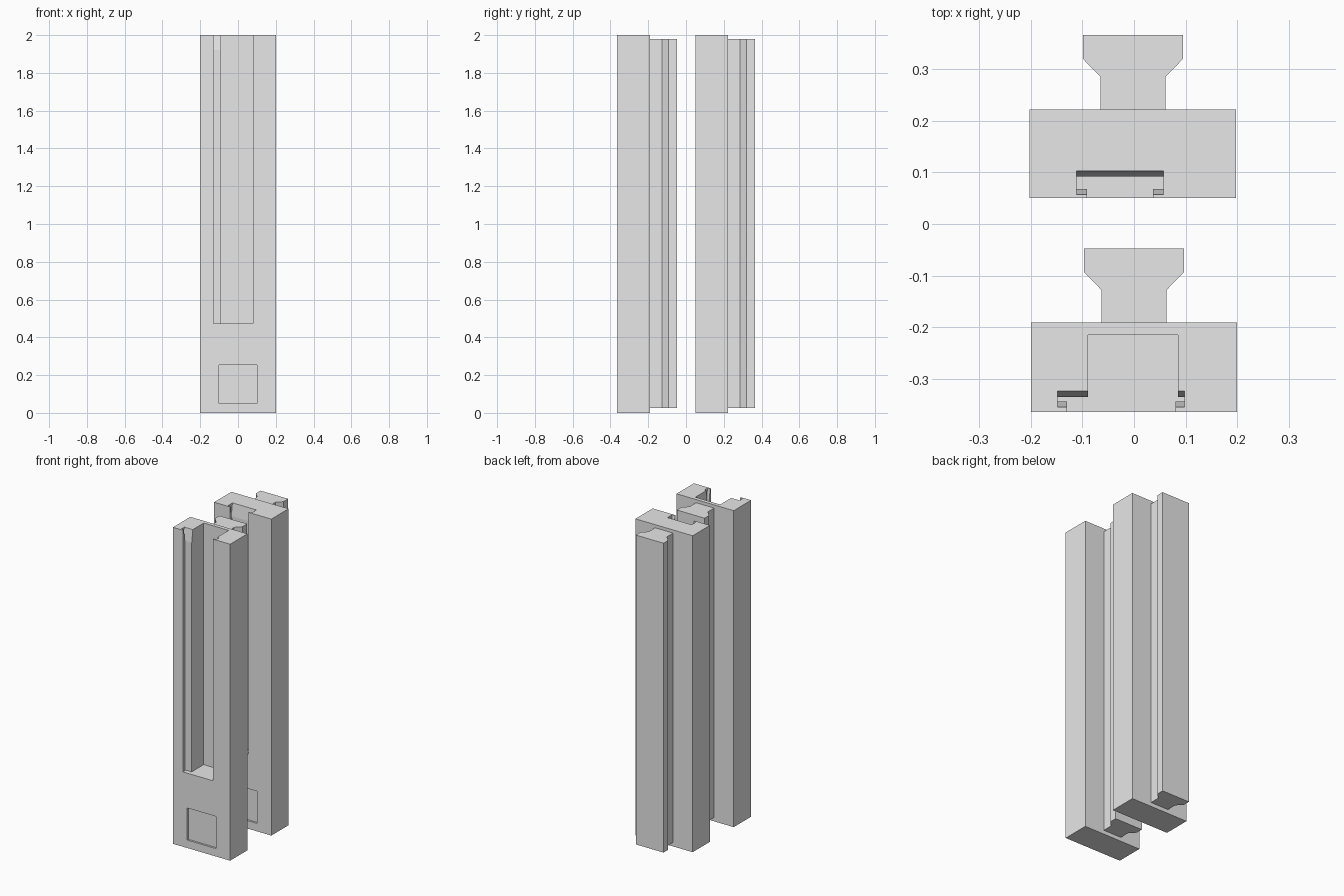
import bpy, bmesh
from mathutils import Vector

if "Cube" in bpy.data.objects:
    bpy.data.objects.remove(bpy.data.objects["Cube"])

grey = bpy.data.materials.new("plain grey")
grey.diffuse_color = (0.8, 0.8, 0.8, 1)
grey.use_nodes = True
grey.node_tree.nodes["Principled BSDF"].inputs["Base Color"].default_value = grey.diffuse_color


def prism(name, profile, start, sweep):
    """Extrude a closed 3D profile (offset by start) along the sweep vector."""
    bm = bmesh.new()
    face = bm.faces.new([bm.verts.new(Vector(p) + Vector(start)) for p in profile])
    ext = bmesh.ops.extrude_face_region(bm, geom=[face])
    bmesh.ops.translate(bm, vec=sweep,
                        verts=[g for g in ext["geom"] if isinstance(g, bmesh.types.BMVert)])
    bmesh.ops.recalc_face_normals(bm, faces=bm.faces)
    mesh = bpy.data.meshes.new(name)
    bm.to_mesh(mesh)
    bm.free()
    mesh.materials.append(grey)
    obj = bpy.data.objects.new(name, mesh)
    bpy.context.collection.objects.link(obj)
    return obj


def box(name, x0, x1, y0, y1, z0, z1):
    return prism(name, [(x0, y0, 0), (x1, y0, 0), (x1, y1, 0), (x0, y1, 0)],
                 (0, 0, z0), (0, 0, z1 - z0))


def cut(target, cutter):
    mod = target.modifiers.new("cut", "BOOLEAN")
    mod.operation = "DIFFERENCE"
    mod.solver = "EXACT"
    mod.object = cutter
    bpy.context.view_layer.objects.active = target
    bpy.ops.object.modifier_apply(modifier=mod.name)
    bpy.data.objects.remove(cutter)


def slot_cutter(x0, x1, y0, y1, flare):
    """Wide cover groove whose front and back walls flare out at the top."""
    yz = [(y0, FLOOR), (y0, 1.92), (y0 - flare, 2), (y0 - flare, 2.05),
          (y1 + flare, 2.05), (y1 + flare, 2), (y1, 1.92), (y1, FLOOR)]
    return prism("groove_cutter", [(0, y, z) for y, z in yz], (x0, 0, 0), (x1 - x0, 0, 0))


def bar(prefix, cx, front, back):
    """Block with a recessed label panel and a dovetail rail behind it."""
    body = box(prefix + "_block", cx - 0.2, cx + 0.2, front, back, 0, 2)
    cut(body, box("panel_cutter", cx - 0.1, cx + 0.1, front - 0.05, front + 0.012, 0.05, 0.253))
    half = [(0.063, 0), (0.063, 0.063), (0.097, 0.098), (0.097, 0.144)]
    outline = half + [(-x, y) for x, y in reversed(half)]
    prism(prefix + "_rail", [(x, y, 0) for x, y in outline], (cx, back, 0.025), (0, 0, 1.955))
    return body


FLOOR = 0.473  # bottom of the long slots

# Front bar: narrow mouth, cover groove and a deep channel
front_bar = bar("front", 0, -0.364, -0.191)
cut(front_bar, box("mouth_cutter", -0.13, 0.08, -0.42, -0.339, FLOOR, 2.05))
cut(front_bar, slot_cutter(-0.148, 0.098, -0.344, -0.335, 0.011))
cut(front_bar, box("channel_cutter", -0.089, 0.085, -0.34, -0.215, FLOOR, 2.05))

# Rear bar: narrow mouth and a shallow groove
rear_bar = bar("rear", -0.002, 0.05, 0.222)
cut(rear_bar, box("mouth_cutter", -0.091, 0.037, 0.0, 0.08, FLOOR, 2.05))
cut(rear_bar, slot_cutter(-0.111, 0.057, 0.068, 0.092, 0.011))
